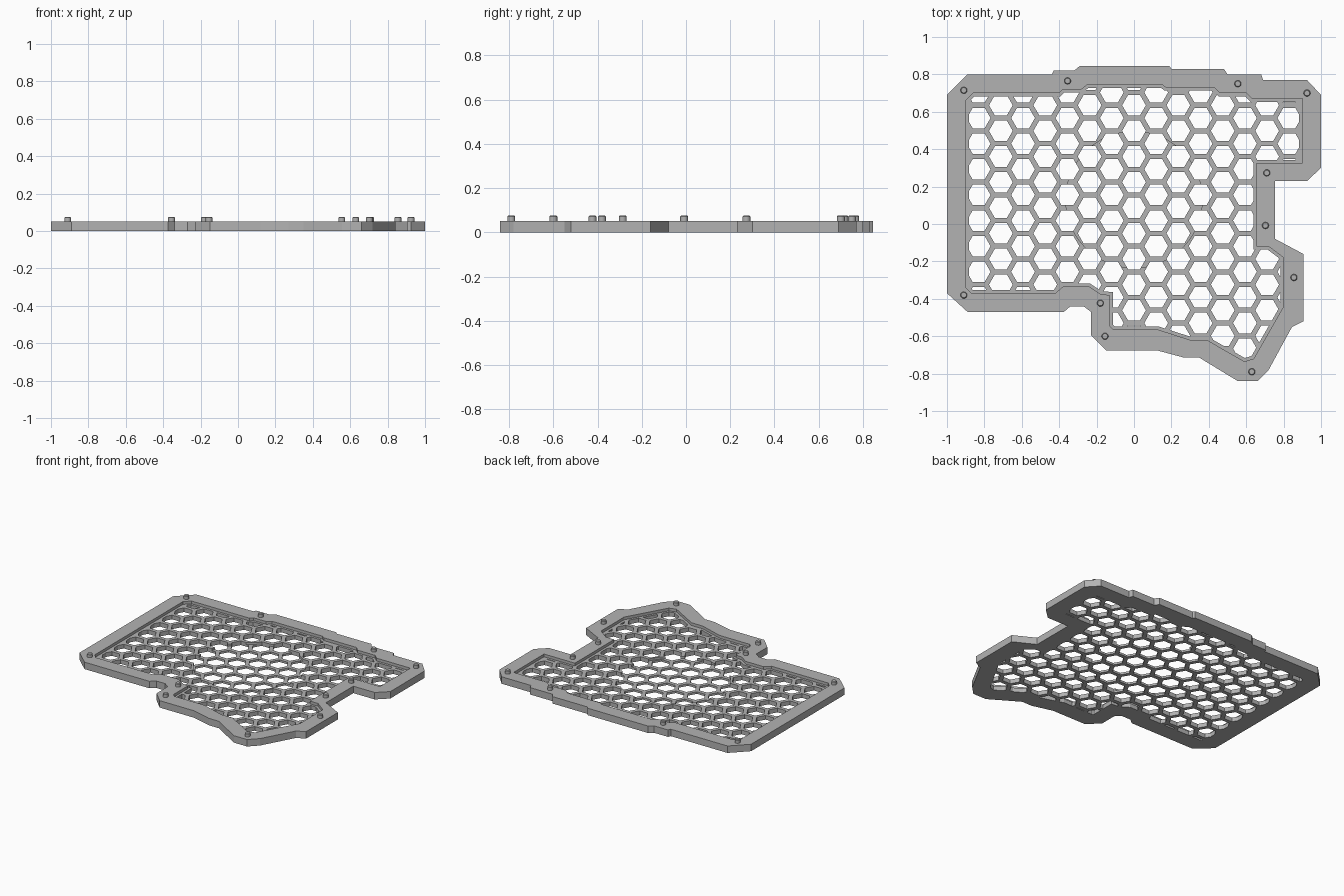
import bpy, bmesh, math
from mathutils import Vector

cube = bpy.data.objects.get("Cube")
if cube:
    bpy.data.objects.remove(cube, do_unlink=True)

PLATE_TOP, GRID_TOP, DISC_TOP, PIN_TOP = 0.05, 0.03, 0.015, 0.075

grey = bpy.data.materials.new("plain grey")
grey.use_nodes = True
grey.diffuse_color = (0.45, 0.45, 0.45, 1)
grey.node_tree.nodes["Principled BSDF"].inputs["Base Color"].default_value = grey.diffuse_color

# Outer edge of the plate, clockwise from the left
OUTER = [(-1, .69), (-.89, .8), (-.44, .8), (-.43, .82), (-.32, .82), (-.29, .845),
         (.19, .845), (.2, .83), (.48, .83), (.5, .8), (.68, .8), (.69, .77),
         (.925, .77), (1, .69), (1, .3), (.925, .23), (.755, .23), (.755, -.08),
         (.905, -.16), (.905, -.52), (.845, -.55), (.72, -.78), (.66, -.84),
         (.555, -.84), (.35, -.715), (.27, -.715), (.12, -.675), (-.15, -.675),
         (-.23, -.595), (-.23, -.47), (-.27, -.44), (-.34, -.44), (-.375, -.47),
         (-.89, -.47), (-1, -.37)]

# Inner edge of the raised rim
INNER = [(-.9, .66), (-.86, .7), (-.4, .7), (-.38, .72), (-.28, .72), (-.25, .745),
         (.15, .745), (.17, .73), (.43, .73), (.46, .7), (.6, .7), (.63, .67),
         (.9, .67), (.9, .325), (.655, .325), (.655, -.12), (.72, -.12), (.8, -.18),
         (.8, -.44), (.64, -.72), (.59, -.735), (.39, -.62), (.3, -.62), (.13, -.565),
         (-.11, -.565), (-.13, -.545), (-.13, -.38), (-.18, -.375), (-.24, -.335),
         (-.38, -.335), (-.42, -.37), (-.87, -.37), (-.9, -.34)]

PINS = [(-.91, .715), (-.355, .765), (.555, .75), (.925, .7), (.71, .273), (.703, -.008),
        (.855, -.286), (.63, -.79), (-.155, -.6), (-.18, -.423), (-.91, -.38)]


def prisms(name, outlines, low, high):
    """One object holding an upright prism for each outline."""
    bm = bmesh.new()
    for outline in outlines:
        face = bm.faces.new([bm.verts.new((p[0], p[1], low)) for p in outline])
        face.normal_update()
        if face.normal.z > 0:
            face.normal_flip()
        raised = bmesh.ops.extrude_face_region(bm, geom=[face], use_keep_orig=True)["geom"]
        top = [v for v in raised if isinstance(v, bmesh.types.BMVert)]
        bmesh.ops.translate(bm, verts=top, vec=(0, 0, high - low))
    bmesh.ops.recalc_face_normals(bm, faces=bm.faces)
    mesh = bpy.data.meshes.new(name)
    bm.to_mesh(mesh)
    bm.free()
    mesh.materials.append(grey)
    obj = bpy.data.objects.new(name, mesh)
    bpy.context.collection.objects.link(obj)
    return obj


def ring(x, y, radius, sides):
    """Regular polygon outline."""
    turn = math.tau / sides
    return [(x + radius * math.cos(i * turn), y + radius * math.sin(i * turn))
            for i in range(sides)]


def inset(outline, distance):
    """Move a clockwise outline inward with mitred corners."""
    points = [Vector(p) for p in outline]
    result = []
    for i, p in enumerate(points):
        a = (p - points[i - 1]).normalized()
        b = (points[(i + 1) % len(points)] - p).normalized()
        na, nb = Vector((a.y, -a.x)), Vector((b.y, -b.x))
        result.append(p + (na + nb) * distance / (1 + na.dot(nb)))
    return result


def boolean(target, cutter, operation):
    """Apply a boolean and discard the cutter."""
    mod = target.modifiers.new("cut", "BOOLEAN")
    mod.operation, mod.object, mod.solver = operation, cutter, "EXACT"
    bpy.context.view_layer.update()
    graph = bpy.context.evaluated_depsgraph_get()
    mesh = bpy.data.meshes.new_from_object(target.evaluated_get(graph))
    target.modifiers.clear()
    target.data = mesh
    bpy.data.objects.remove(cutter, do_unlink=True)


# Honeycomb holes, trimmed to the area inside the rim
pitch, strut = 0.137, 0.027
radius = (pitch - strut) / math.sqrt(3)
cells = []
for column in range(-8, 9):
    for row in range(-7, 8):
        y = -0.05 + (row + column % 2 / 2) * pitch
        cells.append(ring(column * pitch * math.sqrt(3) / 2, y, radius, 6))
holes = prisms("honeycomb_cutter", cells, -0.1, 0.1)
boolean(holes, prisms("trim_cutter", [inset(INNER, 0.017)], -0.08, 0.08), "INTERSECT")

# Plate with a pocket, a thinner round area and the honeycomb
plate = prisms("honeycomb_plate", [OUTER], 0, PLATE_TOP)
boolean(plate, prisms("pocket_cutter", [INNER], GRID_TOP, 0.1), "DIFFERENCE")
boolean(plate, prisms("disc_cutter", [ring(0, .13, .365, 48)], DISC_TOP, 0.1), "DIFFERENCE")
boolean(plate, holes, "DIFFERENCE")

# Locating pins with a chamfered tip
for number, (x, y) in enumerate(PINS, 1):
    pin = prisms(f"locating_pin_{number}", [ring(x, y, .018, 20)], GRID_TOP, PIN_TOP)
    bm = bmesh.new()
    bm.from_mesh(pin.data)
    rim = [e for e in bm.edges if all(v.co.z > PLATE_TOP for v in e.verts)]
    bmesh.ops.bevel(bm, geom=rim, offset=0.004, segments=1, affect="EDGES")
    bm.to_mesh(pin.data)
    bm.free()
    bpy.ops.object.select_all(action="DESELECT")
    pin.select_set(True)
    bpy.context.view_layer.objects.active = pin
    bpy.ops.object.shade_smooth_by_angle()
